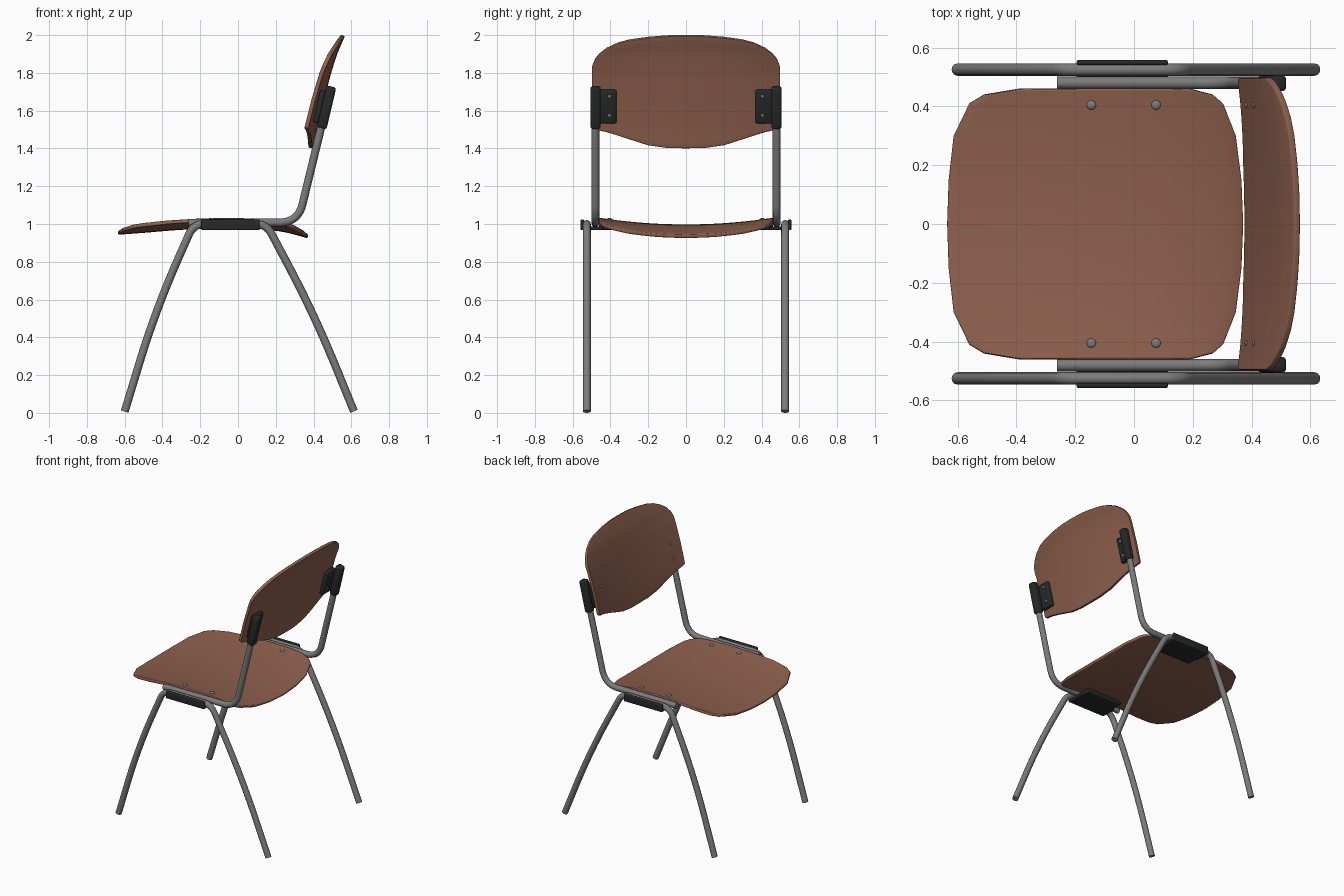
import bpy, bmesh, math
from mathutils import Vector

if "Cube" in bpy.data.objects:
    bpy.data.objects.remove(bpy.data.objects["Cube"])


def material(name, rgb):
    m = bpy.data.materials.new(name)
    m.diffuse_color = (*rgb, 1)
    m.use_nodes = True
    m.node_tree.nodes["Principled BSDF"].inputs["Base Color"].default_value = m.diffuse_color
    return m


BROWN = material("brown wood", (0.27, 0.118, 0.075))
STEEL = material("grey steel", (0.20, 0.20, 0.20))
BLACK = material("black plastic", (0.02, 0.022, 0.022))


def lerp(table, t):
    """Piecewise linear lookup in a list of (t, value...) rows."""
    for a, b in zip(table, table[1:]):
        if t <= b[0]:
            break
    k = min(max((t - a[0]) / (b[0] - a[0]), 0), 1)
    return [p + (q - p) * k for p, q in zip(a[1:], b[1:])]


def smooth(ob, angle=40):
    bpy.ops.object.select_all(action='DESELECT')
    ob.select_set(True)
    bpy.context.view_layer.objects.active = ob
    bpy.ops.object.shade_smooth_by_angle(angle=math.radians(angle))


def add_mesh(name, bm, mat):
    bmesh.ops.recalc_face_normals(bm, faces=bm.faces)
    me = bpy.data.meshes.new(name)
    bm.to_mesh(me)
    bm.free()
    me.materials.append(mat)
    ob = bpy.data.objects.new(name, me)
    bpy.context.collection.objects.link(ob)
    return ob


def panel(name, outline, place, thickness, rows=20):
    """Curved sheet: outline rows are (|y|, low, high); place(y, t) gives the point."""
    half = []
    for a, b in zip(outline, outline[1:]):
        half += [a[0] + (b[0] - a[0]) * i / 3 for i in range(3)]
    half.append(outline[-1][0])
    ys = [-y for y in reversed(half[1:])] + half
    bm = bmesh.new()
    grid = []
    for y in ys:
        lo, hi = lerp(outline, abs(y))
        grid.append([bm.verts.new(place(y, lo + (hi - lo) * j / rows)) for j in range(rows + 1)])
    for c, d in zip(grid, grid[1:]):
        for j in range(rows):
            bm.faces.new((c[j], d[j], d[j + 1], c[j + 1]))
    ob = add_mesh(name, bm, BROWN)
    sol = ob.modifiers.new("thickness", 'SOLIDIFY')
    sol.thickness, sol.offset = thickness, 0
    bev = ob.modifiers.new("round edge", 'BEVEL')
    bev.width, bev.segments, bev.limit_method = 0.007, 3, 'ANGLE'
    bev.angle_limit = math.radians(50)
    smooth(ob)


def tube(name, y, corners, radius=0.021):
    """Bent pipe in the plane y; corners are (x, z, fillet length)."""
    pts = [Vector((x, y, z)) for x, z, _ in corners]
    path = [pts[0]]
    for i in range(1, len(pts) - 1):
        p, r = pts[i], corners[i][2]
        a = p + (pts[i - 1] - p).normalized() * r
        b = p + (pts[i + 1] - p).normalized() * r
        path += [a * (1 - t) ** 2 + p * 2 * t * (1 - t) + b * t * t
                 for t in (k / 10 for k in range(11))]
    path.append(pts[-1])
    cu = bpy.data.curves.new(name, 'CURVE')
    cu.dimensions, cu.bevel_depth, cu.bevel_resolution = '3D', radius, 4
    cu.use_fill_caps = True
    sp = cu.splines.new('POLY')
    sp.points.add(len(path) - 1)
    for q, v in zip(sp.points, path):
        q.co = (*v, 1)
    cu.materials.append(STEEL)
    ob = bpy.data.objects.new(name, cu)
    bpy.context.collection.objects.link(ob)
    bpy.ops.object.select_all(action='DESELECT')
    ob.select_set(True)
    bpy.context.view_layer.objects.active = ob
    bpy.ops.object.convert(target='MESH')
    smooth(bpy.context.object)


def block(name, centre, size, bevel, tilt=0):
    bm = bmesh.new()
    bmesh.ops.create_cube(bm, size=1)
    bmesh.ops.scale(bm, vec=size, verts=bm.verts)
    bmesh.ops.bevel(bm, geom=bm.edges[:], offset=bevel, segments=3, profile=0.5, affect='EDGES')
    ob = add_mesh(name, bm, BLACK)
    ob.location, ob.rotation_euler = centre, (0, tilt, 0)
    smooth(ob)


def screw(name, centre, size, tilt=0):
    bm = bmesh.new()
    bmesh.ops.create_uvsphere(bm, u_segments=16, v_segments=8, radius=1)
    bmesh.ops.scale(bm, vec=size, verts=bm.verts)
    ob = add_mesh(name, bm, STEEL)
    ob.location, ob.rotation_euler = centre, (0, tilt, 0)
    smooth(ob)


# Seat: dished across, turned down at front and back
SEAT_PROFILE = [(-0.635, 0.953), (-0.5, 0.963), (-0.35, 0.976), (-0.2, 0.985), (-0.05, 0.988),
                (0.1, 0.985), (0.2, 0.975), (0.28, 0.96), (0.37, 0.934)]


def seat_point(y, x):
    return (x, y, lerp(SEAT_PROFILE, x)[0] + 0.035 * (y / 0.46) ** 2)


panel("seat", [(0, -0.635, 0.37), (0.15, -0.63, 0.364), (0.3, -0.613, 0.345), (0.41, -0.56, 0.302),
               (0.44, -0.51, 0.268), (0.46, -0.39, 0.19)], seat_point, 0.02)

# Backrest: leaning, wrapped forward at the sides
BACK_PROFILE = [(1.4, 0.385, 0.045), (1.5, 0.405, 0.045), (1.65, 0.442, 0.045),
                (1.8, 0.482, 0.04), (1.9, 0.513, 0.03), (2.0, 0.556, 0.02)]


def back_point(y, z):
    x, bow = lerp(BACK_PROFILE, z)
    return (x - bow * (y / 0.497) ** 2, y, z)


panel("backrest", [(0, 1.402, 1.998), (0.1, 1.404, 1.996), (0.2, 1.418, 1.988), (0.3, 1.45, 1.974),
                   (0.36, 1.47, 1.958), (0.42, 1.488, 1.93), (0.46, 1.497, 1.9),
                   (0.485, 1.502, 1.868), (0.497, 1.512, 1.835)], back_point, 0.022)

for s, side in ((-1, "right"), (1, "left")):
    # Steel frame
    tube(f"{side}_legs", s * 0.525, [(-0.6, 0.007, 0), (-0.435, 0.55, 0.3), (-0.235, 1.0, 0.06),
                                     (0.15, 1.0, 0.06), (0.405, 0.52, 0.3), (0.614, 0.008, 0)])
    tube(f"{side}_back_upright", s * 0.48, [(-0.262, 1.005, 0), (0.318, 1.008, 0.1),
                                            (0.49, 1.715, 0)])
    # Seat bracket: tray under the tubes, outer lip, flange under the seat
    block(f"{side}_seat_bracket", (-0.04, s * 0.499, 0.977), (0.31, 0.118, 0.018), 0.006)
    block(f"{side}_seat_bracket_lip", (-0.04, s * 0.549, 0.996), (0.31, 0.018, 0.056), 0.007)
    block(f"{side}_seat_flange", (-0.04, s * 0.41, 0.984), (0.29, 0.1, 0.03), 0.008)
    # Backrest bracket: sleeve on the tube and plate behind the backrest
    block(f"{side}_back_sleeve", (0.469, s * 0.479, 1.617), (0.052, 0.054, 0.228), 0.014, 0.232)
    block(f"{side}_back_plate", (0.432, s * 0.42, 1.622), (0.034, 0.104, 0.18), 0.01, 0.242)
    # Screws
    for i, x in enumerate((-0.145, 0.075)):
        p = seat_point(s * 0.405, x)
        screw(f"{side}_seat_screw_{i}", (p[0], p[1], p[2] + 0.011), (0.016, 0.016, 0.007))
    for i, z in enumerate((1.575, 1.675)):
        p = back_point(s * 0.405, z)
        screw(f"{side}_back_screw_front_{i}", (p[0] - 0.012, p[1], z), (0.005, 0.01, 0.01), 0.24)
        screw(f"{side}_back_screw_rear_{i}", (0.449 + 0.25 * (z - 1.622), p[1], z),
              (0.005, 0.01, 0.01), 0.24)
